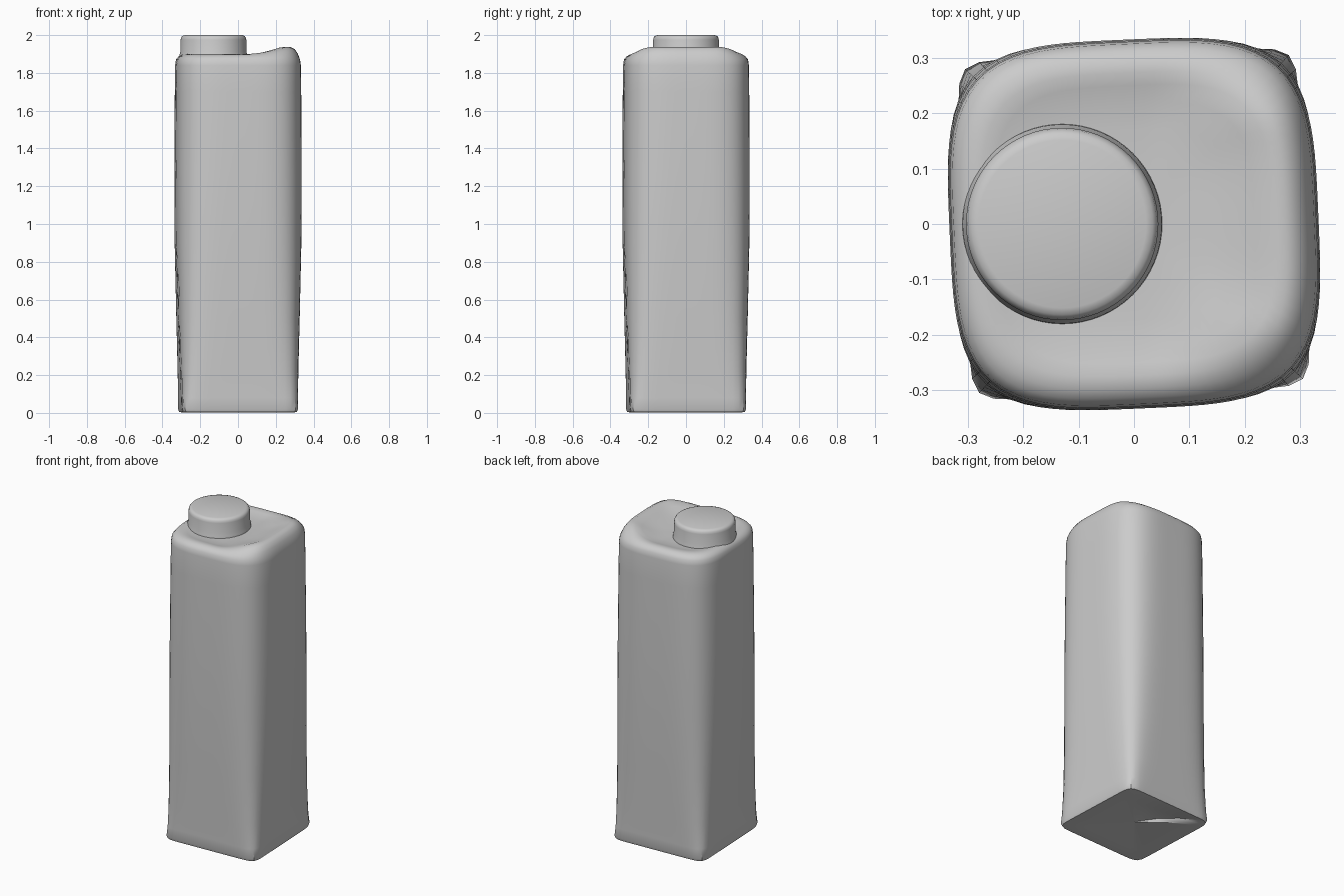
import bpy, bmesh, math

if "Cube" in bpy.data.objects:
    bpy.data.objects.remove(bpy.data.objects["Cube"])

N = 96
TILT = math.radians(2.5)


def smoothstep(a, b, t):
    t = max(0.0, min(1.0, (t - a) / (b - a)))
    return t * t * (3 - 2 * t)


def section(half, power):
    """Rounded square whose corner sharpness follows the exponent."""
    pts = []
    for i in range(N):
        t = 2 * math.pi * i / N
        c, s = math.cos(t), math.sin(t)
        r = half / (abs(c) ** power + abs(s) ** power) ** (1 / power)
        pts.append((r * math.cos(t + TILT), r * math.sin(t + TILT), t))
    return pts


def loft(name, rings, bottom, top):
    bm = bmesh.new()
    loops = [[bm.verts.new(p) for p in ring] for ring in rings]
    n = len(rings[0])
    for lo, hi in zip(loops, loops[1:]):
        for i in range(n):
            j = (i + 1) % n
            bm.faces.new((lo[i], lo[j], hi[j], hi[i]))
    for tip, loop in ((bottom, loops[0]), (top, loops[-1])):
        v = bm.verts.new(tip)
        for i in range(n):
            bm.faces.new((loop[i], loop[(i + 1) % n], v))
    bmesh.ops.recalc_face_normals(bm, faces=bm.faces)
    me = bpy.data.meshes.new(name)
    bm.to_mesh(me)
    bm.free()
    ob = bpy.data.objects.new(name, me)
    bpy.context.collection.objects.link(ob)
    bpy.context.view_layer.objects.active = ob
    ob.select_set(True)
    bpy.ops.object.shade_smooth_by_angle(angle=math.radians(35))
    ob.select_set(False)
    return ob


rings = []

# Underside: shallow recess with one folded flap stepping in along a diagonal
for f in (0.1, 0.35, 0.65, 0.9):
    ring = []
    for x, y, t in section(0.302 * f, 14):
        d = math.degrees(t)
        flap = (d - 45) / 90 if 45 < d < 133 else 0
        z = 0.02 * (1 - f) + 0.025 * flap * math.sin(math.pi * f)
        ring.append((x, y, z))
    rings.append(ring)

# Walls: sharp square foot swelling into a soft rounded body
for z, half, power in ((0.004, 0.302, 14), (0.02, 0.308, 14), (0.08, 0.309, 10),
                       (0.22, 0.313, 7), (0.5, 0.322, 4.9), (0.9, 0.332, 4.0),
                       (1.3, 0.334, 3.7), (1.7, 0.332, 3.6), (1.84, 0.330, 3.6),
                       (1.87, 0.326, 3.6)):
    rings.append([(x, y, z) for x, y, t in section(half, power)])

# Dished top: low rim that climbs into a ridge on the right side
for f, z, lift in ((0.95, 1.886, 0.4), (0.90, 1.896, 0.75), (0.83, 1.899, 0.95),
                   (0.76, 1.894, 1.0), (0.66, 1.887, 0.85), (0.52, 1.884, 0.55),
                   (0.35, 1.883, 0.3), (0.15, 1.883, 0.0)):
    ring = []
    for x, y, t in section(0.33 * f, 3.6):
        k = smoothstep(0.02, 0.22, x) * (1 - smoothstep(0.17, 0.34, abs(y)))
        ring.append((x, y, z + 0.041 * lift * k))
    rings.append(ring)

loft("carton_body", rings, (0, 0, 0.02), (0, 0, 1.883))

# Screw cap: slightly flared foot and rounded top edge
CX = -0.13
cap = [[(CX + r * math.cos(2 * math.pi * i / 64), r * math.sin(2 * math.pi * i / 64), z)
        for i in range(64)]
       for r, z in ((0.182, 1.87), (0.180, 1.895), (0.174, 1.912), (0.174, 1.975),
                    (0.171, 1.988), (0.164, 1.996), (0.152, 2.0))]
loft("cap", cap, (CX, 0, 1.87), (CX, 0, 2.0))
